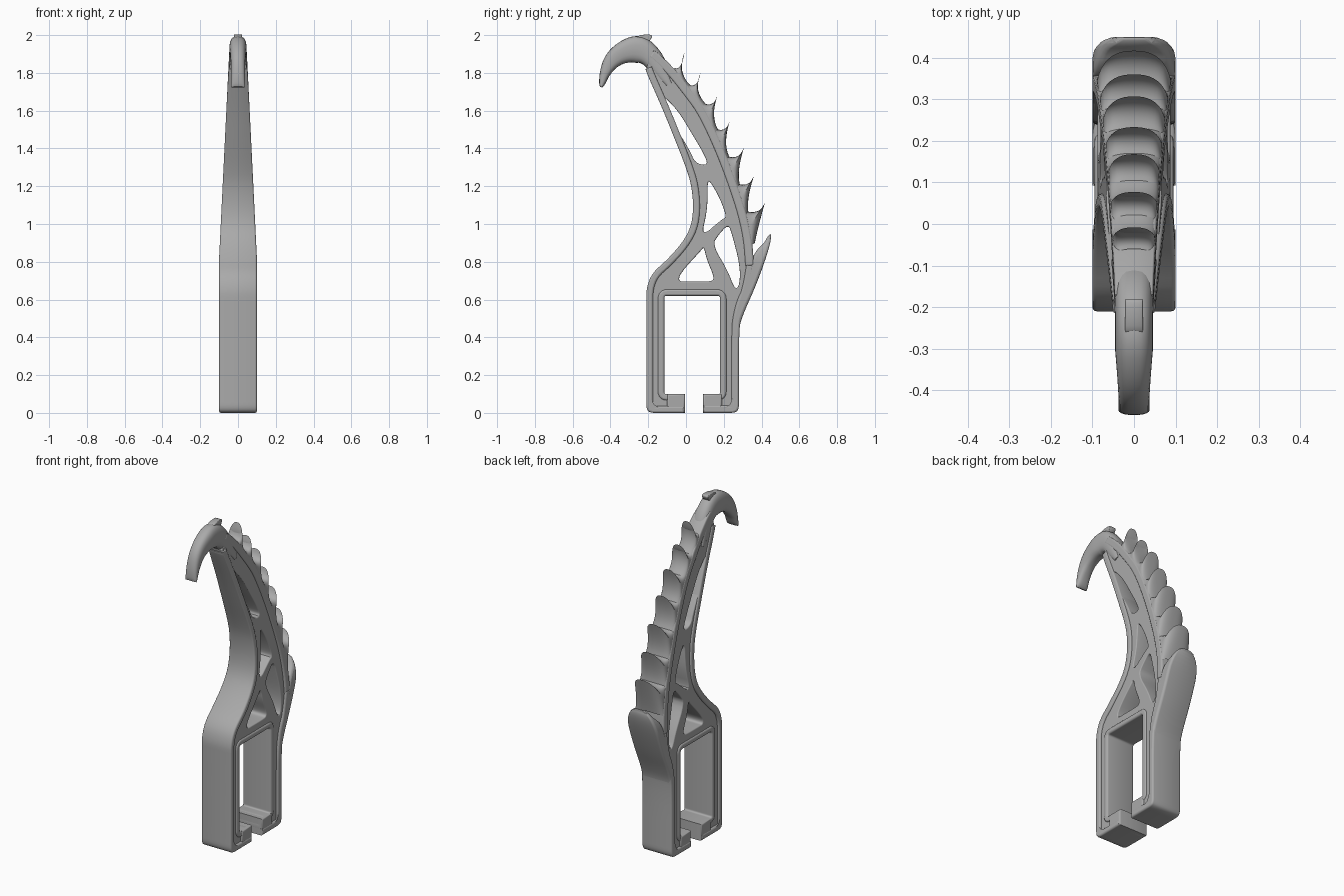
import bpy
from math import sqrt, sin, cos, tau, copysign
from mathutils import Vector

cube = bpy.data.objects.get("Cube")
if cube:
    bpy.data.objects.remove(cube, do_unlink=True)

grey = bpy.data.materials.new("plain grey")
grey.use_nodes = True
grey.diffuse_color = (0.4, 0.4, 0.4, 1)
grey.node_tree.nodes["Principled BSDF"].inputs["Base Color"].default_value = (0.4, 0.4, 0.4, 1)
parts = []


def half_width(y, z):
    """Body tapers upward, and again toward the tip of the hook."""
    width = 0.1 - 0.049 * max(0, z - 0.82)
    if y < -0.3:
        width *= 1 - 2.2 * (-0.3 - y)
    return width


def shield_width(y, z):
    t = min(1, max(0, (z - 0.76) / 0.19))
    return half_width(y, z) * max(0.25, sqrt(1 - t ** 3))


def rounded(points, closed=True, steps=2):
    """Corner cutting turns a coarse outline into a soft one."""
    pts = [Vector(p) for p in points]
    for _ in range(steps):
        out = []
        count = len(pts)
        for i in range(count if closed else count - 1):
            a, b = pts[i], pts[(i + 1) % count]
            out += [a.lerp(b, 0.25), a.lerp(b, 0.75)]
        pts = out if closed else [pts[0]] + out + [pts[-1]]
    return pts


def finish(name, mesh):
    mesh.name = name
    mesh.materials.clear()
    mesh.materials.append(grey)
    obj = bpy.data.objects.new(name, mesh)
    bpy.context.collection.objects.link(obj)
    parts.append(obj)


def grid_mesh(name, rows, wrap=False):
    """Skin over equal rows of points."""
    n = len(rows[0])
    verts = [p for row in rows for p in row]
    faces = []
    for j in range(len(rows) - 1):
        for k in range(n if wrap else n - 1):
            m = (k + 1) % n
            faces.append((j * n + k, j * n + m, (j + 1) * n + m, (j + 1) * n + k))
    if wrap:
        faces.append(tuple(range(n))[::-1])
        faces.append(tuple(range(len(verts) - n, len(verts))))
    mesh = bpy.data.meshes.new(name)
    mesh.from_pydata(verts, [], faces)
    finish(name, mesh)


def plate(name, loops, fill=1.0, bevel=0.012, width=half_width):
    """Side profile (y, z) with holes, thickened along x with soft edges."""
    curve = bpy.data.curves.new(name, 'CURVE')
    curve.dimensions = '2D'
    curve.fill_mode = 'BOTH'
    curve.bevel_depth = bevel
    curve.bevel_resolution = 2
    curve.offset = -bevel
    curve.extrude = 0.1 * fill - bevel
    for loop in loops:
        spline = curve.splines.new('POLY')
        spline.points.add(len(loop) - 1)
        for point, p in zip(spline.points, loop):
            point.co = (p[0], p[1], 0, 1)
        spline.use_cyclic_u = True
    helper = bpy.data.objects.new(name + " helper", curve)
    bpy.context.collection.objects.link(helper)
    graph = bpy.context.evaluated_depsgraph_get()
    mesh = bpy.data.meshes.new_from_object(helper.evaluated_get(graph))
    bpy.data.objects.remove(helper, do_unlink=True)
    for v in mesh.vertices:
        y, z, x = v.co
        v.co = (x * width(y, z) / 0.1, y, z)
    finish(name, mesh)


def rail(name, path, thickness, fill=1.0, bevel=0.01):
    """Band that follows a path, thickened to the right of its direction."""
    pts = rounded(path, closed=False)
    inner = []
    for i, p in enumerate(pts):
        d = (pts[min(i + 1, len(pts) - 1)] - pts[max(i - 1, 0)]).normalized()
        inner.append(p + Vector((d.y, -d.x)) * thickness)
    plate(name, [pts + inner[::-1]], fill, bevel)


# Side outline, in four runs
front = [(-.01, 0), (-.06, 0), (-.13, 0), (-.19, 0), (-.21, .02), (-.21, .08), (-.21, .58),
         (-.21, .66), (-.18, .74), (-.1, .81), (-.02, .9), (.025, .98), (.04, 1.08),
         (.03, 1.2), (0, 1.3), (-.06, 1.45), (-.12, 1.6), (-.2, 1.78), (-.215, 1.82)]
back = [(-.17, 1.92), (-.13, 1.89), (-.055, 1.815), (.02, 1.72), (.095, 1.62), (.16, 1.49),
        (.22, 1.35), (.275, 1.2), (.32, 1.06), (.35, .92), (.36, .78)]
leg = [(.34, .66), (.3, .54), (.28, .45), (.28, .08), (.28, .02), (.26, 0), (.2, 0),
       (.14, 0), (.09, 0)]
opening = [(.09, .1), (.16, .1), (.18, .1), (.18, .12), (.18, .59), (.18, .62), (.15, .62),
           (-.09, .62), (-.115, .62), (-.115, .59), (-.115, .12), (-.115, .1), (-.09, .1),
           (-.01, .1)]

# Truss between the rails, with its openings
holes = [
    [(-.125, 1.68), (-.08, 1.64), (-.03, 1.58), (.03, 1.48), (.09, 1.38), (.12, 1.31),
     (.05, 1.32), (.02, 1.39), (-.06, 1.52)],
    [(.115, 1.24), (.15, 1.19), (.19, 1.11), (.215, 1.035), (.19, 1.025), (.08, .93),
     (.11, 1.06), (.115, 1.15)],
    [(.225, 1.0), (.245, .94), (.285, .785), (.285, .68), (.26, .65), (.22, .755),
     (.14, .89), (.17, .94)],
    [(.095, .88), (.11, .81), (.145, .73), (.145, .7), (.11, .695), (0, .695), (-.04, .695),
     (-.03, .74), (.08, .86)],
]
plate("truss_core", [rounded(front + back + leg + opening)] + [rounded(h) for h in holes],
      fill=0.88, bevel=0.006)

# Raised rails around the core
rail("front_rail", front, 0.036)
rail("back_rail", back, 0.045)
rail("rear_leg_rail", [back[-1]] + leg, 0.04)
rail("opening_rail", opening, 0.034, fill=0.95)

# Blocks at the ends of the two feet
for name, a, b in (("front_foot", -.1, -.005), ("rear_foot", .09, .19)):
    plate(name, [[(a, 0), (b, 0), (b, .1), (a, .1)]], fill=0.98, bevel=0.01)


def power(v, e):
    return copysign(abs(v) ** e, v)


# Curved hook: soft oval sections along an arc, as y, z and half thickness
arc = rounded([(-.45, 1.725, .006), (-.445, 1.74, .016), (-.43, 1.8, .028), (-.395, 1.865, .044),
               (-.335, 1.91, .058), (-.255, 1.93, .075), (-.19, 1.895, .058),
               (-.14, 1.82, .05), (-.09, 1.74, .025)], closed=False)
sections = []
for i, p in enumerate(arc):
    d = (arc[min(i + 1, len(arc) - 1)] - arc[max(i - 1, 0)]).xy.normalized()
    ring = []
    for k in range(24):
        c, s = power(cos(tau * k / 24), 0.75), power(sin(tau * k / 24), 0.75)
        ring.append((c * half_width(p.x, p.y) * 0.99,
                     p.x - d.y * s * p.z, p.y + d.x * s * p.z))
    sections.append(ring)
grid_mesh("hook", sections, wrap=True)
plate("hook_lip", [rounded([(-.27, 1.99), (-.23, 2.003), (-.18, 2.003), (-.18, 1.985),
                            (-.21, 1.95), (-.26, 1.95)])], fill=0.5, bevel=0.006)

# Tongue shaped shield behind the rear leg
shield = [(.28, .38), (.282, .46), (.31, .54), (.36, .65), (.41, .78), (.445, .89),
          (.453, .95), (.435, .94), (.415, .9), (.38, .87), (.35, .82), (.32, .7),
          (.26, .58), (.235, .42)]
plate("rear_shield", [rounded(shield)], bevel=0.014, width=shield_width)


def bezier(a, c, b, t):
    return a.lerp(c, t).lerp(c.lerp(b, t), t)


def spine(name, upper, tip, lower, steps=8, across=20):
    """Claw in profile, with a rounded tongue shape across its width."""
    a, t, b = Vector(upper), Vector(tip), Vector(lower)
    c1 = a.lerp(Vector((t.x, a.y - 0.015)), 0.75)
    c2 = Vector((t.x - 0.04, b.y + 0.07))
    profile = [bezier(a, c1, t, i / steps) for i in range(steps + 1)]
    profile += [bezier(t, c2, b, i / steps) for i in range(1, steps + 1)]
    inset = Vector((-0.02, -0.012))
    rows = []
    for j in range(across + 1):
        u = 2 * j / across - 1
        u = 1.5 * u - 0.5 * u ** 3
        rise = sqrt(max(0, 1 - abs(u) ** 2.5))
        row = []
        for k, p in enumerate(profile):
            base = a.lerp(b, k / (len(profile) - 1)) + inset
            q = base.lerp(p, rise)
            row.append((u * half_width(0, base.y) * 0.97, q.x, q.y))
        rows.append(row)
    grid_mesh(name, rows)


# Row of spines down the back
tips = [(-.008, 1.91), (.077, 1.8), (.168, 1.685), (.233, 1.55), (.307, 1.405),
        (.36, 1.255), (.417, 1.11)]
valleys = [(-.06, 1.825), (.022, 1.735), (.105, 1.635), (.17, 1.5), (.23, 1.355),
           (.285, 1.21), (.33, 1.065), (.365, .9)]
for i, tip in enumerate(tips):
    spine("spine_%d" % (i + 1), valleys[i], tip, valleys[i + 1])

# Smooth shading with kept edges
bpy.ops.object.select_all(action='DESELECT')
for obj in parts:
    obj.select_set(True)
bpy.context.view_layer.objects.active = parts[0]
bpy.ops.object.shade_smooth_by_angle(angle=0.7)
